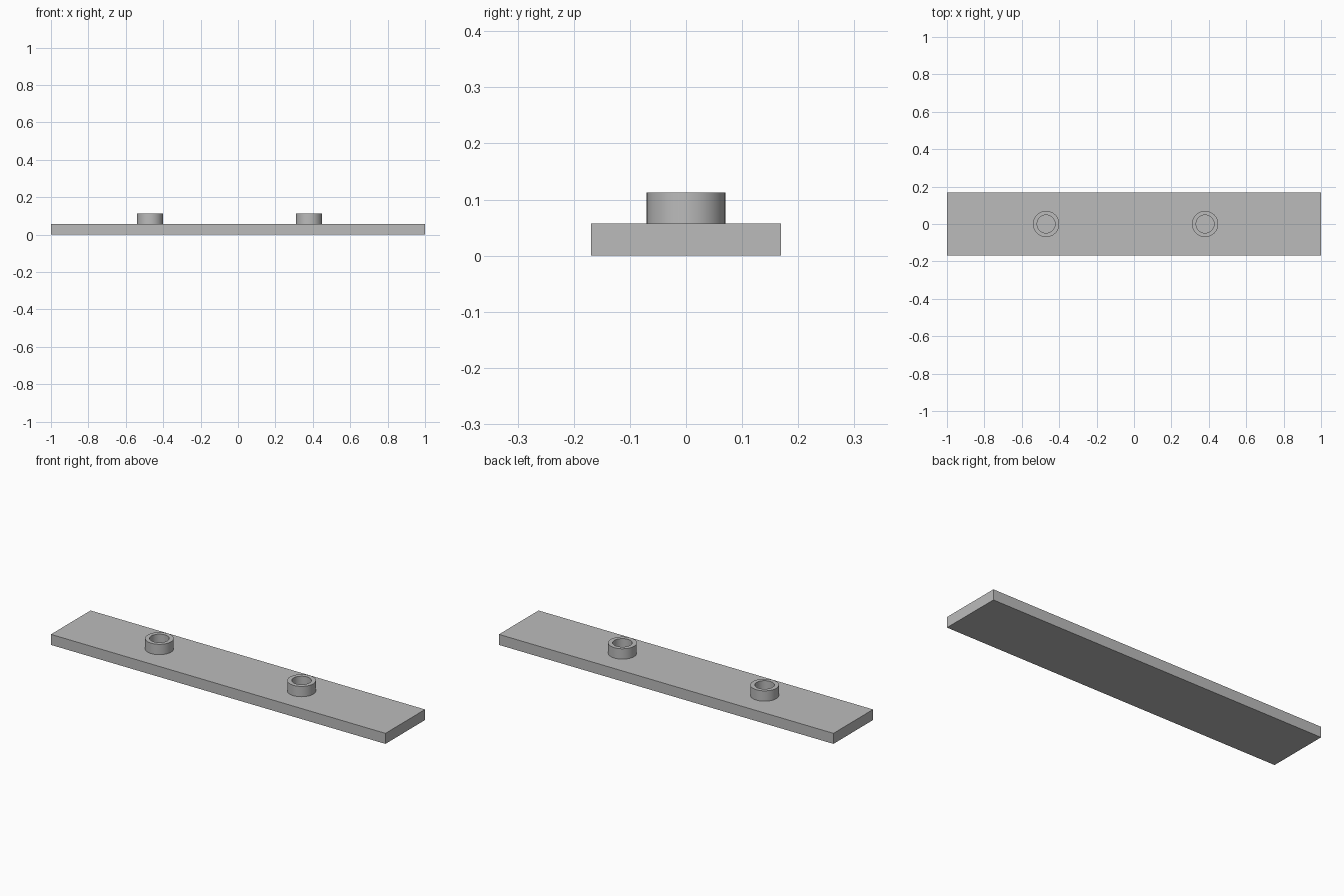
import bpy
import bmesh
from math import cos, sin, tau

cube = bpy.data.objects.get("Cube")
if cube:
    bpy.data.objects.remove(cube, do_unlink=True)

GREY = (0.5, 0.5, 0.5, 1)
PLATE_TOP, STUD_TOP = 0.057, 0.113
OUTER, INNER = 0.07, 0.048
SIDES = 64

grey = bpy.data.materials.new("plain grey")
grey.use_nodes = True
grey.diffuse_color = GREY
grey.node_tree.nodes["Principled BSDF"].inputs["Base Color"].default_value = GREY


def add_object(name, bm, location):
    bmesh.ops.recalc_face_normals(bm, faces=bm.faces)
    mesh = bpy.data.meshes.new(name)
    bm.to_mesh(mesh)
    bm.free()
    mesh.materials.append(grey)
    obj = bpy.data.objects.new(name, mesh)
    obj.location = location
    bpy.context.collection.objects.link(obj)
    return obj


# Flat base plate
bm = bmesh.new()
bmesh.ops.create_cube(bm, size=1)
bmesh.ops.scale(bm, vec=(2, 0.338, PLATE_TOP), verts=bm.verts)
add_object("base_plate", bm, (0, 0, PLATE_TOP / 2))


def hollow_stud(name, x):
    """Ring-shaped boss standing on the plate, open at the top."""
    height = STUD_TOP - PLATE_TOP
    bm = bmesh.new()
    profile = [(OUTER, 0), (OUTER, height), (INNER, height), (INNER, 0)]
    rings = [[bm.verts.new((r * cos(tau * i / SIDES), r * sin(tau * i / SIDES), z))
              for i in range(SIDES)] for r, z in profile]
    for low, high in zip(rings, rings[1:]):
        for i in range(SIDES):
            j = (i + 1) % SIDES
            bm.faces.new((low[i], low[j], high[j], high[i]))
    obj = add_object(name, bm, (x, 0, PLATE_TOP))
    bpy.ops.object.select_all(action="DESELECT")
    obj.select_set(True)
    bpy.context.view_layer.objects.active = obj
    bpy.ops.object.shade_smooth_by_angle()


# Two hollow studs
hollow_stud("right_stud", -0.47)
hollow_stud("left_stud", 0.38)
